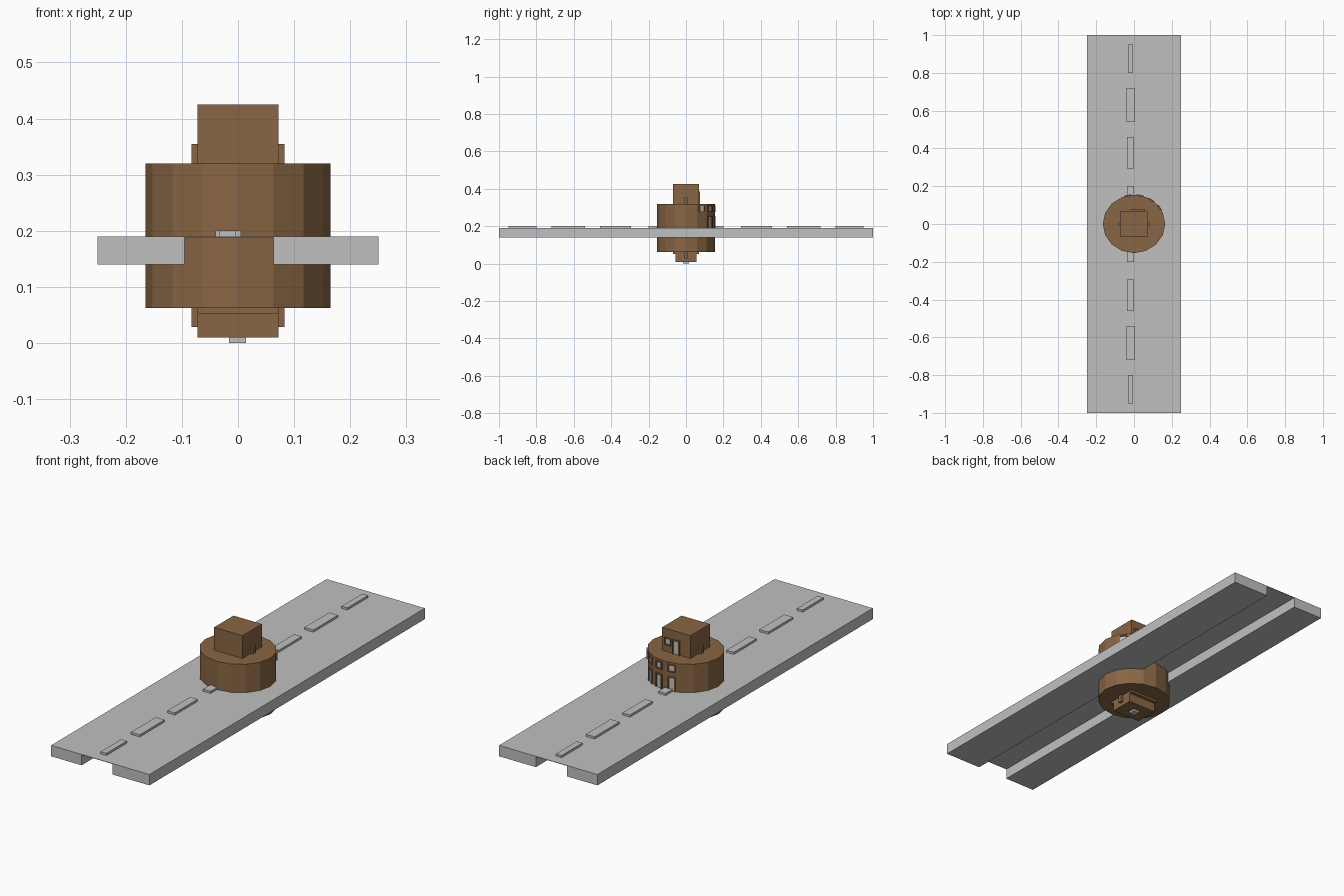
import bpy, math
from mathutils import Matrix, Vector

if "Cube" in bpy.data.objects:
    bpy.data.objects.remove(bpy.data.objects["Cube"])


def material(name, rgb):
    m = bpy.data.materials.new(name)
    m.diffuse_color = (*rgb, 1)
    m.use_nodes = True
    m.node_tree.nodes["Principled BSDF"].inputs["Base Color"].default_value = m.diffuse_color
    return m


brown = material("brown", (0.25, 0.133, 0.058))
grey = material("grey", (0.53, 0.53, 0.53))


def box(name, x, y, z, mat, place=Matrix()):
    """Box from (min, max) ranges, optionally moved by a matrix."""
    verts = [(a, b, c) for a in x for b in y for c in z]
    faces = [(0, 1, 3, 2), (4, 6, 7, 5), (0, 4, 5, 1),
             (2, 3, 7, 6), (0, 2, 6, 4), (1, 5, 7, 3)]
    me = bpy.data.meshes.new(name)
    me.from_pydata([place @ Vector(v) for v in verts], [], faces)
    me.materials.append(mat)
    ob = bpy.data.objects.new(name, me)
    bpy.context.collection.objects.link(ob)
    return ob


def opening(name, place, w, z0, z1):
    """Grey pane with a brown raised frame; local +y points outwards."""
    h, t, out = w / 2, 0.005, (-0.004, 0.006)
    box(name + "_pane", (-h, h), (-0.004, 0.002), (z0, z1), grey, place)
    for s in (-1, 1):
        side = sorted((s * h, s * (h + t)))
        box(name + "_jamb", side, out, (z0, z1), brown, place)
    box(name + "_lintel", (-h - t, h + t), out, (z1, z1 + t), brown, place)
    if "window" in name:
        box(name + "_sill", (-h - t, h + t), out, (z0 - t, z0), brown, place)


# Road deck: thin top over two side slabs with a channel between them
box("road_top", (-0.25, 0.25), (-1, 1), (0.188, 0.19), grey)
box("road_slab_left", (-0.25, -0.095), (-1, 1), (0.14, 0.189), grey)
box("road_slab_right", (0.063, 0.25), (-1, 1), (0.14, 0.189), grey)

# Lane dashes on both halves of the road
for y0, y1, x0, x1 in ((0.80, 0.95, -0.033, -0.004), (0.54, 0.72, -0.040, 0.005),
                       (0.295, 0.46, -0.037, 0.001), (0.13, 0.20, -0.037, 0.001)):
    for s in (-1, 1):
        box("lane_dash", (x0, x1), sorted((s * y0, s * y1)), (0.1895, 0.2), grey)

# Round sixteen-sided tower through the road
bpy.ops.mesh.primitive_cylinder_add(vertices=16, radius=1, depth=0.2575,
                                    location=(0, 0, 0.19125))
tower = bpy.context.object
tower.name = "round_tower"
tower.scale = (0.165, 0.154, 1)
tower.data.materials.append(brown)

# Square upper room and lower room
box("upper_room", (-0.072, 0.072), (-0.07, 0.07), (0.318, 0.425), brown)
box("lower_room_collar", (-0.072, 0.072), (-0.07, 0.07), (0.0525, 0.065), brown)
box("lower_room", (-0.072, 0.072), (-0.055, 0.055), (0.01, 0.055), brown)
box("bottom_hatch", (-0.016, 0.014), (-0.016, 0.016), (0, 0.011), grey)

# Small side buttresses on the upper and lower rooms
for s in (-1, 1):
    for z in ((0.318, 0.355), (0.028, 0.064)):
        box("side_buttress", sorted((s * 0.07, s * 0.083)), (-0.009, 0.009), z, brown)

# Windows and doors on the back facets of the tower
for k in (-1, 1, 3, 5):
    a = math.radians(11.25 * k)
    r = math.cos(math.radians(11.25))
    pos = Vector((0.165 * r * math.sin(a), 0.154 * r * math.cos(a), 0))
    place = Matrix.Translation(pos) @ Matrix.Rotation(-a, 4, "Z")
    opening("tower_window", place, 0.026, 0.282, 0.307)
    if k < 5:
        opening("tower_door", place, 0.026, 0.19, 0.25)

# Window and door on the back of the upper room
back = Matrix.Translation((0, 0.07, 0))
opening("room_door", back, 0.026, 0.32, 0.38)
opening("room_window", Matrix.Translation((0.042, 0.07, 0)), 0.022, 0.356, 0.38)
